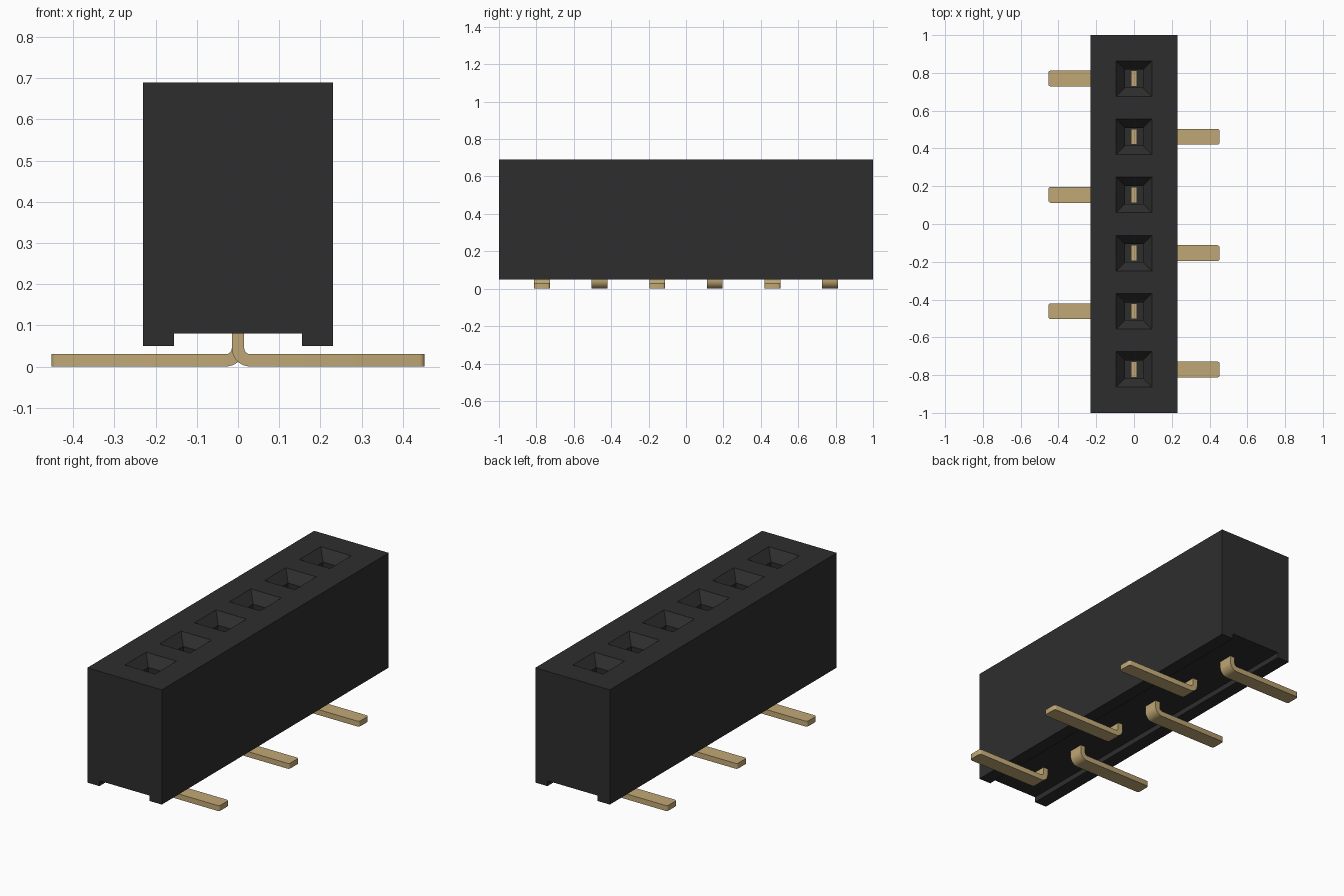
import bpy, bmesh, math

old = bpy.data.objects.get("Cube")
if old:
    bpy.data.objects.remove(old, do_unlink=True)

PITCH, COUNT = 0.308, 6
ROWS = [(i - (COUNT - 1) / 2) * PITCH for i in range(COUNT)]


def material(name, color):
    mat = bpy.data.materials.new(name)
    mat.use_nodes = True
    mat.diffuse_color = color
    mat.node_tree.nodes["Principled BSDF"].inputs["Base Color"].default_value = color
    return mat


def make_object(name, bm, mat):
    bmesh.ops.recalc_face_normals(bm, faces=bm.faces)
    mesh = bpy.data.meshes.new(name)
    bm.to_mesh(mesh)
    bm.free()
    mesh.materials.append(mat)
    obj = bpy.data.objects.new(name, mesh)
    bpy.context.collection.objects.link(obj)
    return obj


def extrude_profile(points, y0, y1):
    """Extrude an x-z outline along y."""
    bm = bmesh.new()
    face = bm.faces.new([bm.verts.new((x, y0, z)) for x, z in points])
    out = bmesh.ops.extrude_face_region(bm, geom=[face])
    moved = [v for v in out["geom"] if isinstance(v, bmesh.types.BMVert)]
    bmesh.ops.translate(bm, verts=moved, vec=(0, y1 - y0, 0))
    return bm


def add_socket(bm, y):
    """Square shaft with a flared mouth, lofted through square rings."""
    rings = []
    for half, z in ((0.047, 0.12), (0.047, 0.635), (0.094, 0.69), (0.094, 0.75)):
        rings.append([bm.verts.new((sx * half, y + sy * half, z))
                      for sx, sy in ((-1, -1), (1, -1), (1, 1), (-1, 1))])
    bm.faces.new(rings[0])
    bm.faces.new(rings[-1])
    for low, high in zip(rings, rings[1:]):
        for k in range(4):
            n = (k + 1) % 4
            bm.faces.new((low[k], low[n], high[n], high[k]))


black = material("black plastic", (0.027, 0.027, 0.027, 1))
gold = material("gold metal", (0.53, 0.39, 0.18, 1))

# Housing with a channel along its underside
right_half = [(0.155, 0.08), (0.155, 0.05), (0.23, 0.05), (0.23, 0.69)]
outline = right_half + [(-x, z) for x, z in reversed(right_half)]
housing = make_object("housing", extrude_profile(outline, -1, 1), black)

# Sockets cut into the top
bm = bmesh.new()
for y in ROWS:
    add_socket(bm, y)
cutter = make_object("socket_cutter", bm, black)
cutter.hide_render = True
cut = housing.modifiers.new("sockets", "BOOLEAN")
cut.operation = "DIFFERENCE"
cut.solver = "EXACT"
cut.object = cutter
bpy.context.view_layer.objects.active = housing
bpy.ops.object.modifier_apply(modifier=cut.name)
bpy.data.objects.remove(cutter, do_unlink=True)

# Bent contact pins, feet alternating to each side
HALF, BEND, TIP, TOP, WIDTH = 0.015, 0.03, 0.453, 0.45, 0.042


def bend_arc(radius, steps=8):
    center = (BEND, HALF + BEND)
    angles = [math.pi + math.pi / 2 * i / steps for i in range(steps + 1)]
    return [(center[0] + radius * math.cos(a), center[1] + radius * math.sin(a))
            for a in angles]


for i, y in enumerate(ROWS):
    side = 1 if i % 2 == 0 else -1
    pts = [(-HALF, TOP)] + bend_arc(BEND + HALF) + [(TIP, 0), (TIP, 2 * HALF)]
    pts += list(reversed(bend_arc(BEND - HALF))) + [(HALF, TOP)]
    bm = extrude_profile([(side * x, z) for x, z in pts], y - WIDTH, y + WIDTH)
    # Rounded corners at the toe
    corners = [e for e in bm.edges
               if all(abs(v.co.x) > TIP - 0.001 for v in e.verts)
               and abs(e.verts[0].co.z - e.verts[1].co.z) > HALF]
    bmesh.ops.bevel(bm, geom=corners, offset=0.012, segments=3,
                    profile=0.5, affect="EDGES")
    pin = make_object(f"contact_pin_{i + 1}", bm, gold)
    bpy.ops.object.select_all(action="DESELECT")
    pin.select_set(True)
    bpy.context.view_layer.objects.active = pin
    bpy.ops.object.shade_smooth_by_angle(angle=math.radians(35))
